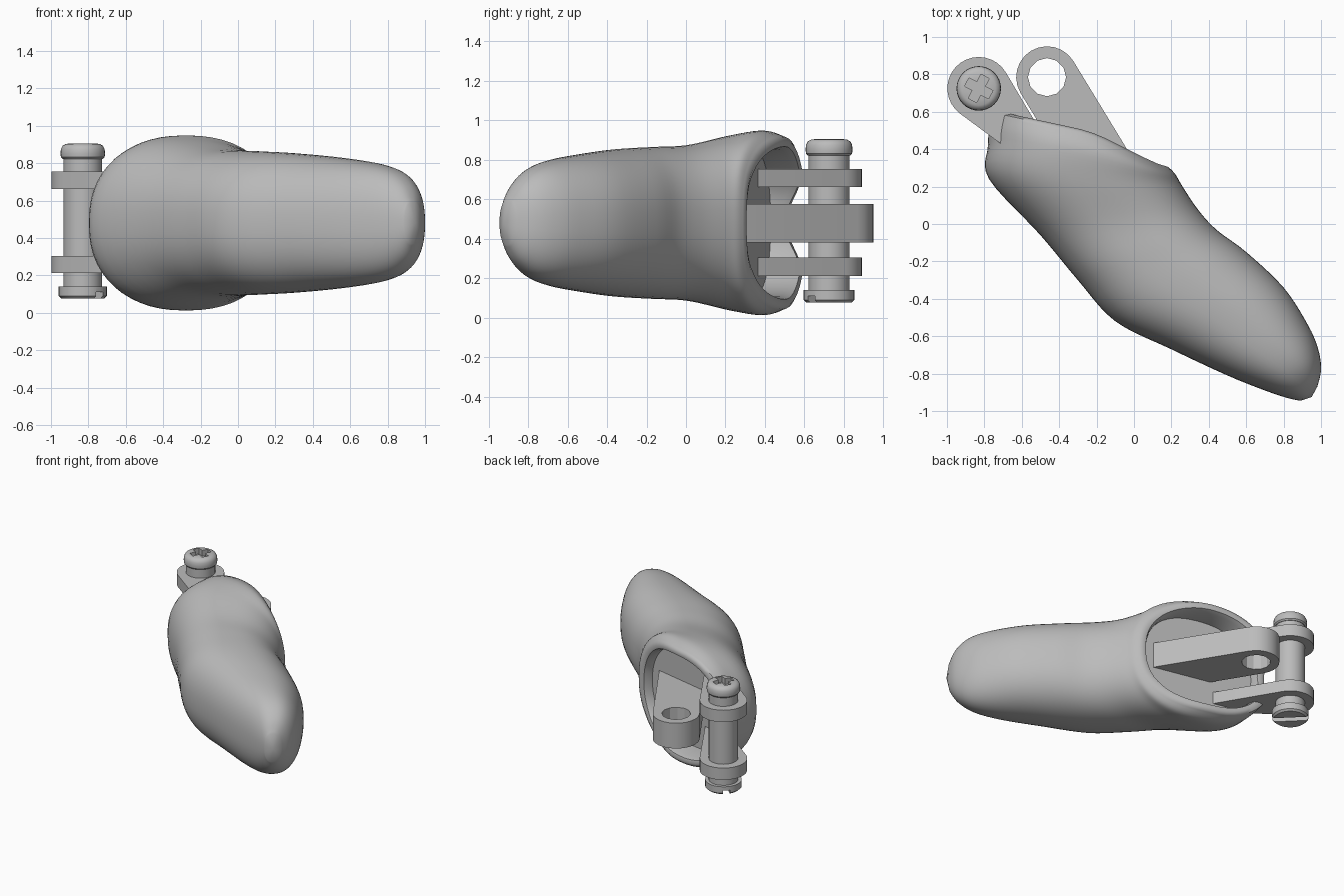
import bpy
import bmesh
from math import sin, cos, pi, radians, copysign
from mathutils import Vector, Matrix

cube = bpy.data.objects.get("Cube")
if cube:
    bpy.data.objects.remove(cube, do_unlink=True)

grey = bpy.data.materials.new("plain grey")
grey.use_nodes = True
grey.diffuse_color = (0.5, 0.5, 0.5, 1)
grey.node_tree.nodes["Principled BSDF"].inputs["Base Color"].default_value = (0.5, 0.5, 0.5, 1)

MID = 0.48  # height of the symmetry plane


def activate(ob):
    bpy.ops.object.select_all(action='DESELECT')
    ob.select_set(True)
    bpy.context.view_layer.objects.active = ob


def finish(name, bm, angle=35):
    bmesh.ops.recalc_face_normals(bm, faces=bm.faces[:])
    mesh = bpy.data.meshes.new(name)
    bm.to_mesh(mesh)
    bm.free()
    mesh.materials.append(grey)
    ob = bpy.data.objects.new(name, mesh)
    bpy.context.collection.objects.link(ob)
    activate(ob)
    bpy.ops.object.shade_smooth_by_angle(angle=radians(angle))
    return ob


def bridge(bm, a, b):
    n = len(a)
    for i in range(n):
        bm.faces.new((a[i], a[(i + 1) % n], b[(i + 1) % n], b[i]))


def catmull(a, b, c, d, t):
    return [0.5 * (2 * q + (r - p) * t + (2 * p - 5 * q + 4 * r - s) * t * t
                   + (3 * q - p - 3 * r + s) * t ** 3) for p, q, r, s in zip(a, b, c, d)]


def arc(center, radius, start, end, count):
    steps = [radians(start + (end - start) * i / (count - 1)) for i in range(count)]
    return [(center[0] + radius * cos(a), center[1] + radius * sin(a)) for a in steps]


# Fingertip sections from rim to tip: left x, y, right x, y, half height, rim flare
SECTIONS = [
    (-0.775, 0.50, 0.20, 0.290, 0.435, 1.0),
    (-0.782, 0.41, 0.225, 0.26, 0.468, 0.6),
    (-0.775, 0.24, 0.26, 0.20, 0.445, 0.1),
    (-0.50, -0.06, 0.34, 0.08, 0.395, 0),
    (-0.30, -0.30, 0.44, -0.03, 0.385, 0),
    (-0.10, -0.52, 0.60, -0.15, 0.375, 0),
    (0.20, -0.67, 0.80, -0.34, 0.352, 0),
    (0.50, -0.81, 0.93, -0.54, 0.32, 0),
    (0.70, -0.89, 0.985, -0.67, 0.275, 0),
    (0.82, -0.93, 1.0, -0.78, 0.20, 0),
    (0.89, -0.945, 0.98, -0.87, 0.11, 0),
]
AROUND = 56


def section_points(sec, scale=1.0, sink=0.0):
    lx, ly, rx, ry, half, flare = sec
    left, right = Vector((lx, ly)), Vector((rx, ry))
    center, span = (left + right) / 2, (right - left) / 2
    points = []
    for i in range(AROUND):
        a = 2 * pi * i / AROUND
        c, s = cos(a), sin(a)
        # slightly squared ellipse
        c = copysign(abs(c) ** 0.87, c)
        s = copysign(abs(s) ** 0.87, s)
        p = center + span * c * scale
        lift = min(1, 1.5 * abs(s)) * min(1, max(0, (rx - p.x) / 0.5))
        p.y += 0.1 * flare * lift * lift * (3 - 2 * lift) - sink
        points.append((p.x - sink * 0.25, p.y, MID + half * s * scale))
    return points


# Fingertip shell: outer skin, rounded rim and shallow socket
bm = bmesh.new()
rings = []
for k in range(len(SECTIONS) - 1):
    near = [SECTIONS[min(max(k + j, 0), len(SECTIONS) - 1)] for j in (-1, 0, 1, 2)]
    for t in range(5):
        rings.append(section_points(catmull(*near, t / 5)))
rings.append(section_points(SECTIONS[-1]))
rim = SECTIONS[0]
level = rim[:5] + (0.0,)
socket = [section_points(level, 0.85, 0.055), section_points(rim, 0.86, 0.03),
          section_points(rim, 0.89, -0.005), section_points(rim, 0.95, -0.012)]
loops = [[bm.verts.new(p) for p in ring] for ring in socket + rings]
for a, b in zip(loops, loops[1:]):
    bridge(bm, a, b)
bm.faces.new(loops[0])
tip = bm.verts.new((0.95, -0.925, MID))
for i in range(AROUND):
    bm.faces.new((loops[-1][i], loops[-1][(i + 1) % AROUND], tip))
finish("fingertip_shell", bm, 50)


# Link plates: filled outlines extruded upward
def plate(name, outlines, low, high):
    data = bpy.data.curves.new(name, 'CURVE')
    data.dimensions = '2D'
    data.fill_mode = 'BOTH'
    data.extrude = (high - low) / 2
    for outline in outlines:
        spline = data.splines.new('POLY')
        spline.points.add(len(outline) - 1)
        for point, (x, y) in zip(spline.points, outline):
            point.co = (x, y, 0, 1)
        spline.use_cyclic_u = True
    data.materials.append(grey)
    ob = bpy.data.objects.new(name, data)
    ob.location.z = (low + high) / 2
    bpy.context.collection.objects.link(ob)
    activate(ob)
    bpy.ops.object.convert(target='MESH')
    bm = bmesh.new()
    bm.from_mesh(ob.data)
    bmesh.ops.remove_doubles(bm, verts=bm.verts[:], dist=0.0005)
    bmesh.ops.recalc_face_normals(bm, faces=bm.faces[:])
    bm.to_mesh(ob.data)
    bm.free()
    bpy.ops.object.shade_smooth_by_angle(angle=radians(25))


# Middle link with a pivot hole
eye = Vector((-0.465, 0.785))
along, side = Vector((0.52, -0.854)), Vector((0.854, 0.52))
outline = arc(eye, 0.165, 31.3, 211.3, 13)
outline += [tuple(eye + along * 0.8 - side * 0.165), tuple(eye + along * 0.8 + side * 0.165)]
hole = arc(eye, 0.102, 0, 330, 12)
plate("middle_link", [outline, hole], 0.38, 0.577)

# Upper and lower links holding the screw
pin = Vector((-0.83, 0.725))
outline = arc(pin, 0.168, 30.7, 233, 18) + [(-0.70, 0.42), (-0.62, 0.36), (-0.37, 0.28)]
for name, low in (("lower_link", 0.212), ("upper_link", 0.662)):
    plate(name, [outline], low, low + 0.092)


# Screw turned from a profile of radius and height
profile = [(0.115, 0.077), (0.129, 0.09), (0.129, 0.14), (0.104, 0.14), (0.104, 0.822),
           (0.108, 0.822), (0.117, 0.832), (0.119, 0.85), (0.117, 0.875),
           (0.108, 0.893), (0.09, 0.903), (0.05, 0.906)]
bm = bmesh.new()
loops = [[bm.verts.new((x, y, z)) for x, y in arc(pin, r, 0, 348.75, 32)] for r, z in profile]
for a, b in zip(loops, loops[1:]):
    bridge(bm, a, b)
bm.faces.new(loops[0])
bm.faces.new(loops[-1])
screw = finish("pivot_screw", bm)


def cut_bar(length, width, angle, z, depth):
    bm = bmesh.new()
    place = (Matrix.Translation((pin.x, pin.y, z)) @ Matrix.Rotation(radians(angle), 4, 'Z')
             @ Matrix.Diagonal((length, width, depth, 1)))
    bmesh.ops.create_cube(bm, size=1, matrix=place)
    cutter = finish("cutter", bm)
    cutter.hide_render = True
    mod = screw.modifiers.new("cut", 'BOOLEAN')
    mod.operation = 'DIFFERENCE'
    mod.solver = 'EXACT'
    mod.object = cutter
    activate(screw)
    # keep the cut ahead of the sharp edge shading
    bpy.ops.object.modifier_move_to_index(modifier=mod.name, index=0)
    bpy.ops.object.modifier_apply(modifier=mod.name)
    bpy.data.objects.remove(cutter, do_unlink=True)


# Cross recess on the head, straight slot underneath
cut_bar(0.145, 0.05, 62, 0.9, 0.08)
cut_bar(0.145, 0.05, 152, 0.9, 0.08)
cut_bar(0.4, 0.05, -45, 0.08, 0.06)
activate(screw)
bpy.ops.object.shade_smooth_by_angle(angle=radians(35))
